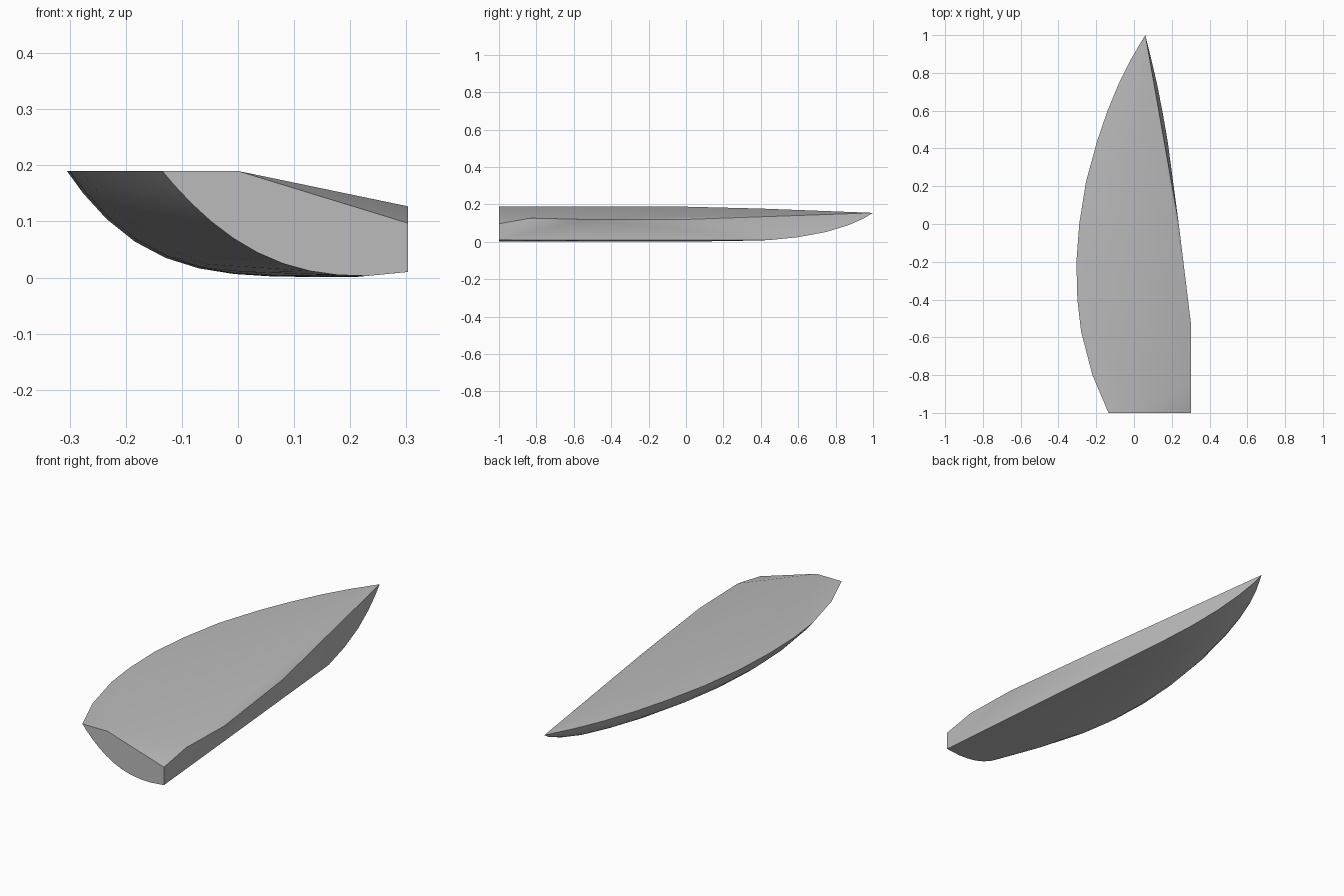
import bpy, bmesh

cube = bpy.data.objects.get("Cube")
if cube:
    bpy.data.objects.remove(cube)

# One plain grey finish
grey = bpy.data.materials.new("hull_grey")
grey.use_nodes = True
colour = (0.5, 0.5, 0.5, 1)
grey.diffuse_color = colour
grey.node_tree.nodes["Principled BSDF"].inputs["Base Color"].default_value = colour

# Stations: y, edge x, edge z, keel x, keel z, bilge fullness
stations = [
    (-1.0, -0.135, 0.19, 0.23, 0.003, 2.4),
    (-0.8, -0.22, 0.19, 0.22, 0.002, 2.8),
    (-0.57, -0.28, 0.19, 0.21, 0.001, 3.4),
    (-0.4, -0.30, 0.19, 0.2, 0.001, 3.8),
    (-0.2, -0.305, 0.19, 0.2, 0.001, 4.0),
    (0.0, -0.29, 0.186, 0.19, 0.002, 3.8),
    (0.22, -0.255, 0.182, 0.18, 0.004, 3.4),
    (0.44, -0.195, 0.175, 0.178, 0.009, 3.0),
    (0.6, -0.14, 0.169, 0.15, 0.025, 2.6),
    (0.75, -0.078, 0.164, 0.12, 0.053, 2.4),
    (0.87, -0.018, 0.16, 0.092, 0.09, 2.2),
    (0.95, 0.03, 0.157, 0.072, 0.125, 2.0),
]
points = [(0.06, 1.0, 0.155)]
STEPS = 9
for y, xe, ze, xk, zk, full in stations:
    for i in range(STEPS + 1):
        t = (i / STEPS) ** 1.3
        points.append((xe + (xk - xe) * t, y, zk + (ze - zk) * (1 - t) ** full))

# Deck crown
points += [(0, -1, 0.19), (0, 0, 0.188), (0.02, 0.4, 0.178)]
# Cut side wall: upper edge, then lower corner
points += [(0.303, -1, 0.097), (0.303, -0.83, 0.127), (0.303, -0.54, 0.12),
           (0.237, 0, 0.12), (0.303, -1, 0.01)]

# Wrap the sections in one closed skin
bm = bmesh.new()
for p in points:
    bm.verts.new(p)
result = bmesh.ops.convex_hull(bm, input=bm.verts)
bmesh.ops.delete(bm, geom=[v for v in bm.verts if not v.link_faces], context="VERTS")
bmesh.ops.recalc_face_normals(bm, faces=bm.faces)
mesh = bpy.data.meshes.new("boat_hull")
bm.to_mesh(mesh)
bm.free()
mesh.materials.append(grey)
hull = bpy.data.objects.new("boat_hull", mesh)
bpy.context.collection.objects.link(hull)

# Smooth bilge and deck, crisp edges
bpy.context.view_layer.objects.active = hull
hull.select_set(True)
bpy.ops.object.shade_smooth_by_angle(angle=0.4)
